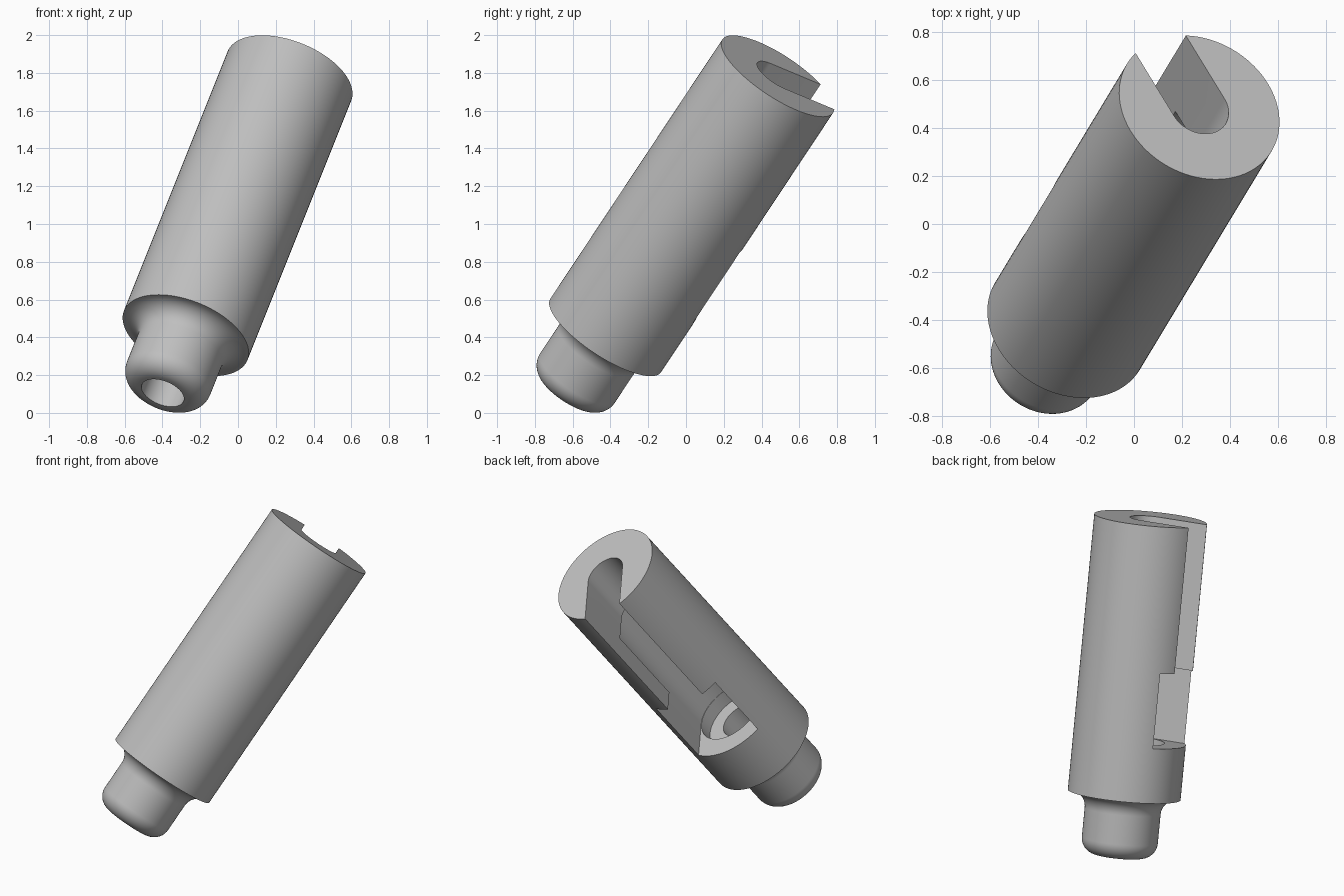
import bpy, bmesh
from math import sin, cos, pi, radians
from mathutils import Matrix, Vector

if "Cube" in bpy.data.objects:
    bpy.data.objects.remove(bpy.data.objects["Cube"], do_unlink=True)

# Main dimensions, measured along the axis from the shoulder
BODY_R, BODY_L = 0.352, 1.737
NIB_R, NIB_L = 0.237, 0.385
FILLET = 0.1

# Tilted frame: local z is the axis, local x is the slot's open side
axis = Vector((0.3166, 0.525, 0.7915)).normalized()
side = Vector((-0.4915, 0.803, -0.336))
side = (side - axis * side.dot(axis)).normalized()
frame = Matrix((side, axis.cross(side), axis)).transposed().to_4x4()
frame.translation = (-0.277, -0.425, 0.41)

grey = bpy.data.materials.new("plain_grey")
grey.use_nodes = True
colour = (0.52, 0.52, 0.52, 1)
grey.diffuse_color = colour
grey.node_tree.nodes["Principled BSDF"].inputs["Base Color"].default_value = colour


def finish(name, bm):
    bmesh.ops.recalc_face_normals(bm, faces=bm.faces)
    mesh = bpy.data.meshes.new(name)
    bm.to_mesh(mesh)
    bm.free()
    mesh.materials.append(grey)
    obj = bpy.data.objects.new(name, mesh)
    bpy.context.collection.objects.link(obj)
    obj.matrix_world = frame
    return obj


def arc(cx, cz, r, start, end, steps=12):
    angles = [radians(start + (end - start) * i / steps) for i in range(steps + 1)]
    return [(cx + r * cos(a), cz + r * sin(a)) for a in angles]


def lathe(name, profile, segs=96):
    bm = bmesh.new()
    rings = [[bm.verts.new((r * cos(2 * pi * i / segs), r * sin(2 * pi * i / segs), z))
              for i in range(segs)] for r, z in profile]
    for low, high in zip(rings, rings[1:]):
        for i in range(segs):
            j = (i + 1) % segs
            bm.faces.new((low[i], low[j], high[j], high[i]))
    bm.faces.new(rings[0])
    bm.faces.new(rings[-1])
    return finish(name, bm)


def prism(name, outline, z0, z1):
    bm = bmesh.new()
    face = bm.faces.new([bm.verts.new((x, y, z0)) for x, y in outline])
    top = bmesh.ops.extrude_face_region(bm, geom=[face])["geom"]
    bmesh.ops.translate(bm, vec=(0, 0, z1 - z0),
                        verts=[v for v in top if isinstance(v, bmesh.types.BMVert)])
    obj = finish(name, bm)
    obj.hide_render = True
    return obj


def round_hole(name, r, z0, z1):
    return prism(name, arc(0, 0, r, 0, 360, 64)[:-1], z0, z1)


def open_slot(name, r, z0, z1):
    return prism(name, arc(0, 0, r, 90, 270, 32) + [(0.6, -r), (0.6, r)], z0, z1)


# Body with a rounded nib and a filleted neck
nib_end = arc(NIB_R - FILLET, FILLET - NIB_L, FILLET, -90, 0)
neck = arc(NIB_R + FILLET, -FILLET, FILLET, 180, 90)
body = lathe("slotted_sleeve", nib_end + neck + [(BODY_R, 0), (BODY_R, BODY_L)])

# Narrow slot, wide side window, inner chamber and nib bore
cutters = [
    open_slot("narrow_slot_cutter", 0.129, 0.6, 2.0),
    open_slot("side_window_cutter", 0.222, 0.345, 0.817),
    round_hole("chamber_cutter", 0.219, 0.25, 1.365),
    round_hole("nib_bore_cutter", 0.119, -0.6, 0.6),
]
for cutter in cutters:
    mod = body.modifiers.new(cutter.name, "BOOLEAN")
    mod.operation = "DIFFERENCE"
    mod.solver = "EXACT"
    mod.object = cutter

# Bake the cuts and drop the helpers
bpy.context.view_layer.update()
graph = bpy.context.evaluated_depsgraph_get()
baked = bpy.data.meshes.new_from_object(body.evaluated_get(graph))
body.modifiers.clear()
body.data = baked
for cutter in cutters:
    bpy.data.objects.remove(cutter, do_unlink=True)

bpy.ops.object.select_all(action="DESELECT")
body.select_set(True)
bpy.context.view_layer.objects.active = body
bpy.ops.object.shade_smooth_by_angle(angle=radians(30))
